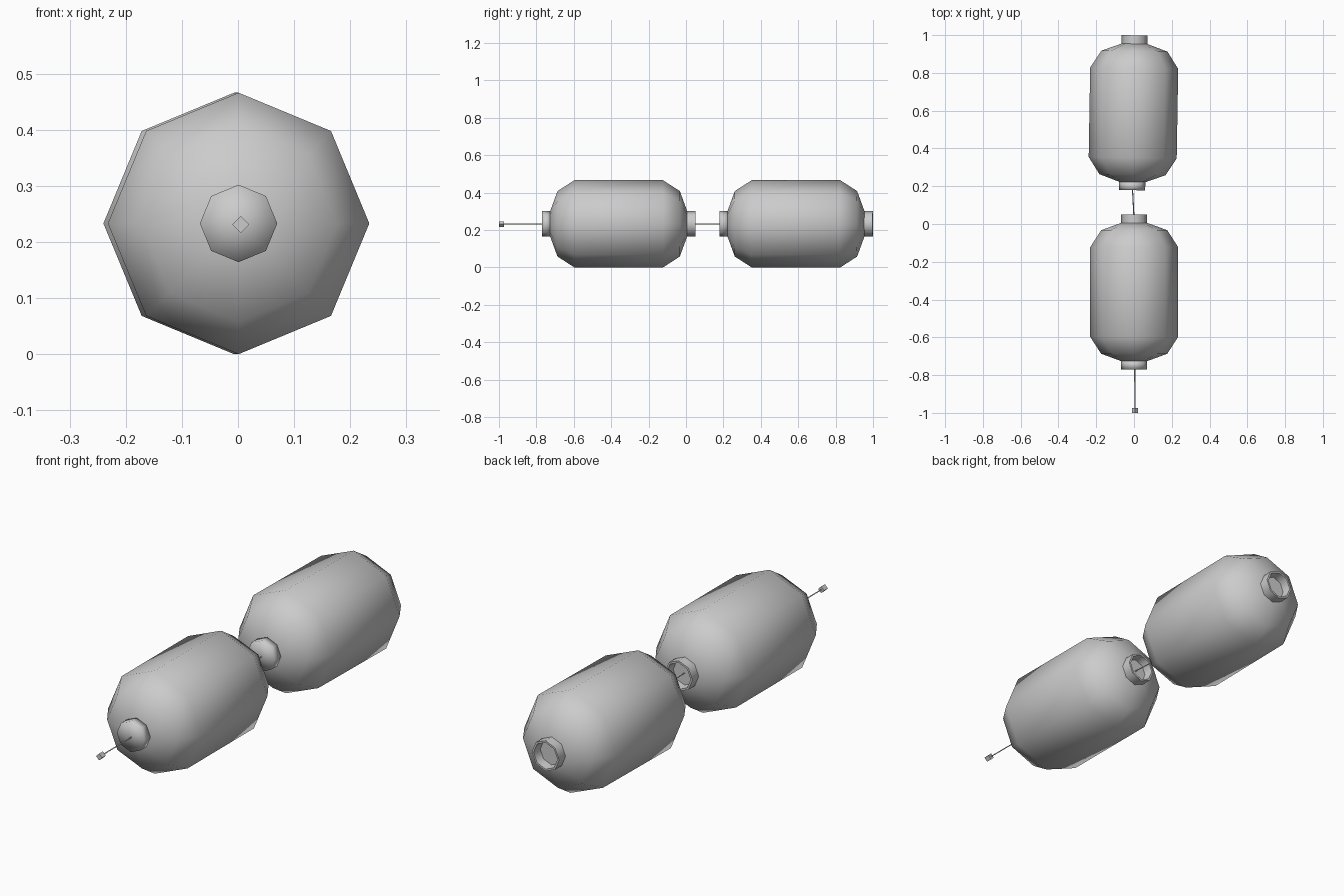
import bpy, bmesh, math
from mathutils import Vector, Matrix

if "Cube" in bpy.data.objects:
    bpy.data.objects.remove(bpy.data.objects["Cube"])

Z = 0.233  # height of the lantern axis


def revolve(name, profile, place, smooth, sides=8):
    """Spin (y, radius) points around the y axis; radius 0 closes to a pole."""
    bm = bmesh.new()
    rings = []
    for y, r in profile:
        if r == 0:
            rings.append([bm.verts.new((0, y, 0))])
        else:
            rings.append([bm.verts.new((r * math.cos(2 * math.pi * i / sides), y,
                                        r * math.sin(2 * math.pi * i / sides)))
                          for i in range(sides)])
    for a, b in zip(rings, rings[1:]):
        for i in range(sides):
            j = (i + 1) % sides
            quad = [a[i % len(a)], a[j % len(a)], b[j % len(b)], b[i % len(b)]]
            bm.faces.new(list(dict.fromkeys(quad)))
    bmesh.ops.recalc_face_normals(bm, faces=bm.faces)
    mesh = bpy.data.meshes.new(name)
    bm.to_mesh(mesh)
    bm.free()
    obj = bpy.data.objects.new(name, mesh)
    bpy.context.collection.objects.link(obj)
    obj.matrix_world = place
    bpy.ops.object.select_all(action='DESELECT')
    obj.select_set(True)
    bpy.context.view_layer.objects.active = obj
    bpy.ops.object.shade_smooth_by_angle(angle=math.radians(smooth))
    return obj


def cord(name, start, end):
    """Thin four-sided cord with a small bead block on its far end."""
    start, end = Vector(start), Vector(end)
    d = end - start
    place = Matrix.Translation(start) @ Vector((0, 1, 0)).rotation_difference(d).to_matrix().to_4x4()
    n = d.length
    revolve(name, [(0, 0), (0, 0.003), (n - 0.02, 0.003), (n - 0.02, 0)], place, 30, 4)
    revolve(name + "_bead", [(n - 0.027, 0), (n - 0.027, 0.015), (n, 0.015), (n, 0)], place, 30, 4)


def lantern(tag, y, x, turn):
    place = Matrix.Translation((x, y, Z)) @ Matrix.Rotation(math.radians(turn), 4, 'Z')
    # barrel body
    half = [(0.367, 0.066), (0.327, 0.175), (0.237, 0.233)]
    body = [(-0.367, 0)] + [(-a, r) for a, r in half] + half[::-1] + [(0.367, 0)]
    revolve(tag + "_body", body, place, 60)
    # closed front collar
    revolve(tag + "_front_collar",
            [(-0.409, 0), (-0.409, 0.069), (-0.364, 0.069), (-0.364, 0)], place, 100)
    # open back collar, a shallow cup
    revolve(tag + "_back_collar",
            [(0.366, 0), (0.366, 0.069), (0.411, 0.069), (0.411, 0.06),
             (0.37, 0.056), (0.37, 0)], place, 50)


lantern("front_lantern", -0.36, 0.001, 0)
lantern("back_lantern", 0.588, -0.003, -0.95)

# hanging cords
cord("front_cord", (0.004, -0.76, 0.231), (0.005, -1.0, 0.231))
cord("link_cord", (-0.008, 0.185, 0.231), (0.004, -0.045, 0.231))
